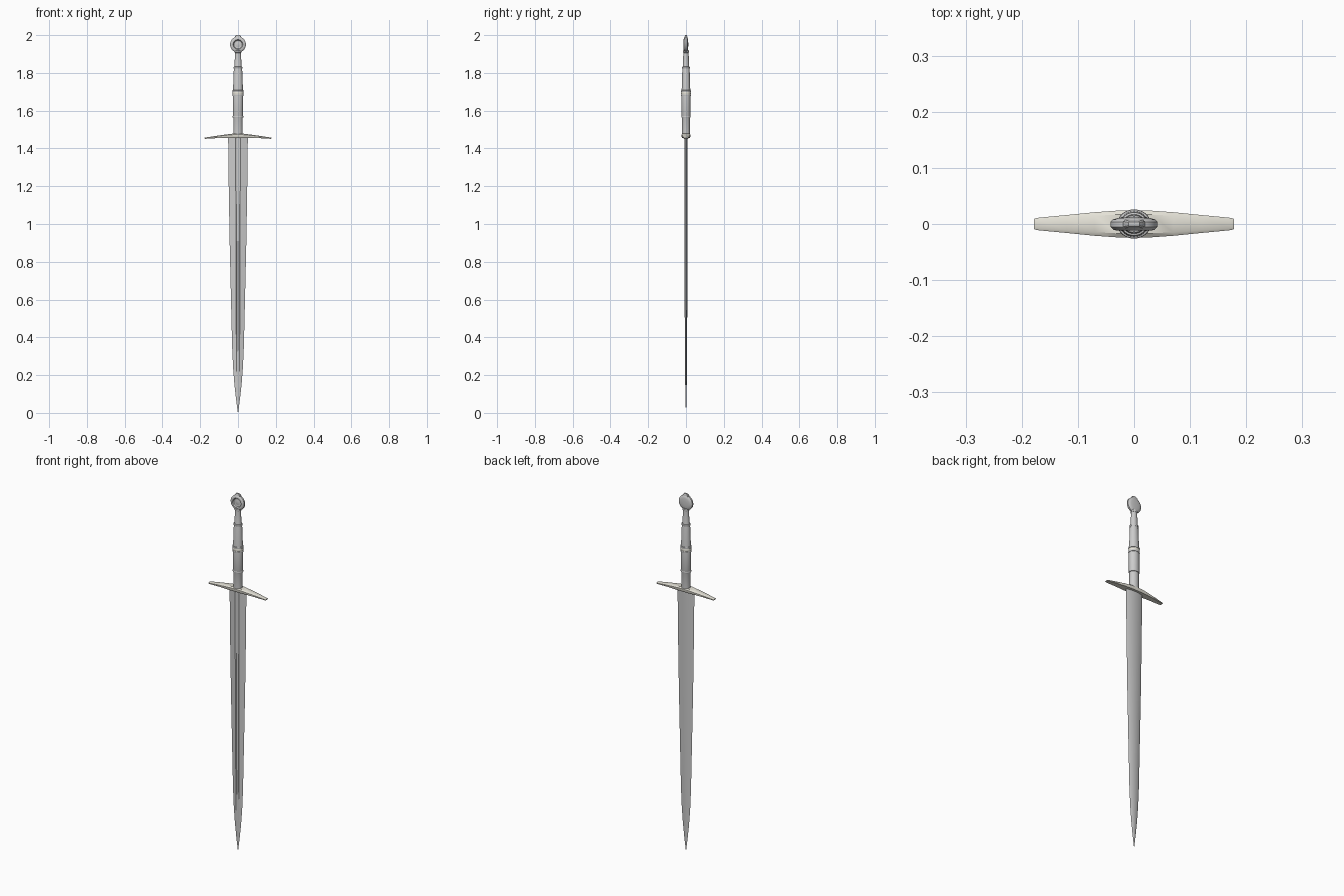
import bpy, bmesh
from math import sin, cos, pi

if "Cube" in bpy.data.objects:
    bpy.data.objects.remove(bpy.data.objects["Cube"])


def loft(name, rings, color=None, angle=35):
    """Skin a list of equal-length closed rings and cap both ends."""
    bm = bmesh.new()
    vs = [[bm.verts.new(p) for p in r] for r in rings]
    n = len(rings[0])
    for a, b in zip(vs, vs[1:]):
        for i in range(n):
            j = (i + 1) % n
            bm.faces.new((a[i], a[j], b[j], b[i]))
    bm.faces.new(vs[0][::-1])
    bm.faces.new(vs[-1])
    bmesh.ops.recalc_face_normals(bm, faces=bm.faces)
    me = bpy.data.meshes.new(name)
    bm.to_mesh(me)
    bm.free()
    ob = bpy.data.objects.new(name, me)
    bpy.context.collection.objects.link(ob)
    bpy.ops.object.select_all(action='DESELECT')
    ob.select_set(True)
    bpy.context.view_layer.objects.active = ob
    bpy.ops.object.shade_smooth_by_angle(angle=angle * pi / 180)
    if color:
        mat = bpy.data.materials.new(name)
        mat.diffuse_color = color
        mat.use_nodes = True
        mat.node_tree.nodes["Principled BSDF"].inputs["Base Color"].default_value = mat.diffuse_color
        me.materials.append(mat)
    return ob


def lathe_z(name, profile, squash=0.87, color=None, n=32):
    """Elliptical turned part from (radius, z) pairs."""
    return loft(name, [[(r * cos(2 * pi * i / n), squash * r * sin(2 * pi * i / n), z)
                        for i in range(n)] for r, z in profile], color)


BEIGE = (0.78, 0.76, 0.68, 1)

# Blade: lens section, fuller groove on the front
def blade_ring(z, w, t, f, depth):
    front = [(-w, 0), (-w * 0.6, -t * 0.6), (-f, -t), (-f * 0.6, -t + depth),
             (f * 0.6, -t + depth), (f, -t), (w * 0.6, -t * 0.6), (w, 0)]
    back = [(w * 0.8, t * 0.4), (w * 0.4, t * 0.85), (0, t),
            (-w * 0.4, t * 0.85), (-w * 0.8, t * 0.4)]
    return [(x, y, z) for x, y in front + back]

blade_stations = [
    (1.46, 0.052, 0.008, 0.012, 0.002), (1.2, 0.049, 0.008, 0.012, 0.003),
    (0.9, 0.044, 0.0075, 0.011, 0.004), (0.6, 0.037, 0.007, 0.01, 0.004),
    (0.35, 0.031, 0.006, 0.009, 0.003), (0.24, 0.026, 0.005, 0.008, 0.002),
    (0.15, 0.019, 0.004, 0.004, 0.0), (0.07, 0.010, 0.0025, 0.002, 0.0),
    (0.0, 0.0008, 0.0005, 0.0002, 0.0)]
loft("blade", [blade_ring(*s) for s in blade_stations], angle=25)

# Crossguard: arched bar with tapered, rounded ends
guard = []
for x, hy, lo, hi in [(0, .024, 1.456, 1.479), (.03, .0238, 1.456, 1.478),
                      (.07, .021, 1.456, 1.473), (.12, .016, 1.454, 1.466),
                      (.172, .011, 1.451, 1.458), (.178, .009, 1.4515, 1.456)]:
    b = (hi - lo) * 0.25
    guard.append((x, [(-hy, lo + b), (-hy * .85, lo), (hy * .85, lo), (hy, lo + b),
                      (hy, hi - b), (hy * .7, hi), (-hy * .7, hi), (-hy, hi - b)]))
full = [(-x, s) for x, s in guard[:0:-1]] + guard
loft("crossguard", [[(x, y, z) for y, z in s] for x, s in full], BEIGE)

# Grip: lower, middle and tapered upper sections
lathe_z("grip", [(0.025, 1.46), (0.025, 1.565), (0.0275, 1.572), (0.0275, 1.69),
                 (0.0265, 1.70), (0.022, 1.825), (0.018, 1.84), (0.016, 1.92)])

# Rings around the grip
def grip_ring(name, z, r, h, color=None):
    lathe_z(name, [(r - .004, z - h), (r - .001, z - h * .8), (r, z - h * .3),
                   (r, z + h * .3), (r - .001, z + h * .8), (r - .004, z + h)], color=color)

grip_ring("lower_grip_ring", 1.568, 0.0285, 0.005)
grip_ring("middle_ring_lower", 1.681, 0.030, 0.005)
grip_ring("middle_band", 1.692, 0.029, 0.009, BEIGE)
grip_ring("middle_ring_upper", 1.704, 0.030, 0.005)
grip_ring("upper_grip_ring", 1.828, 0.0245, 0.005)
grip_ring("grip_collar", 1.912, 0.019, 0.006)

# Pommel: disc turned about y, dished on the front, domed at the back
N = 32
pommel = [(.012, -.004), (.015, -.003), (.022, -.005), (.026, -.011), (.030, -.012),
          (.037, -.010), (.042, -.005), (.042, .004), (.038, .008), (.026, .011), (.010, .012)]
loft("pommel", [[(r * cos(2 * pi * i / N), y, 1.95 + r * sin(2 * pi * i / N))
                 for i in range(N)] for r, y in pommel])

# Pommel cap: small stepped block on top
def block_ring(hx, hy, z):
    c = hy * 0.4
    return [(x, y, z) for x, y in [(-hx, -hy + c), (-hx + c, -hy), (hx - c, -hy), (hx, -hy + c),
                                   (hx, hy - c), (hx - c, hy), (-hx + c, hy), (-hx, hy - c)]]

loft("pommel_cap", [block_ring(*s) for s in [(.020, .008, 1.98), (.019, .0075, 1.989),
                                             (.013, .006, 1.996), (.010, .004, 2.0)]])
